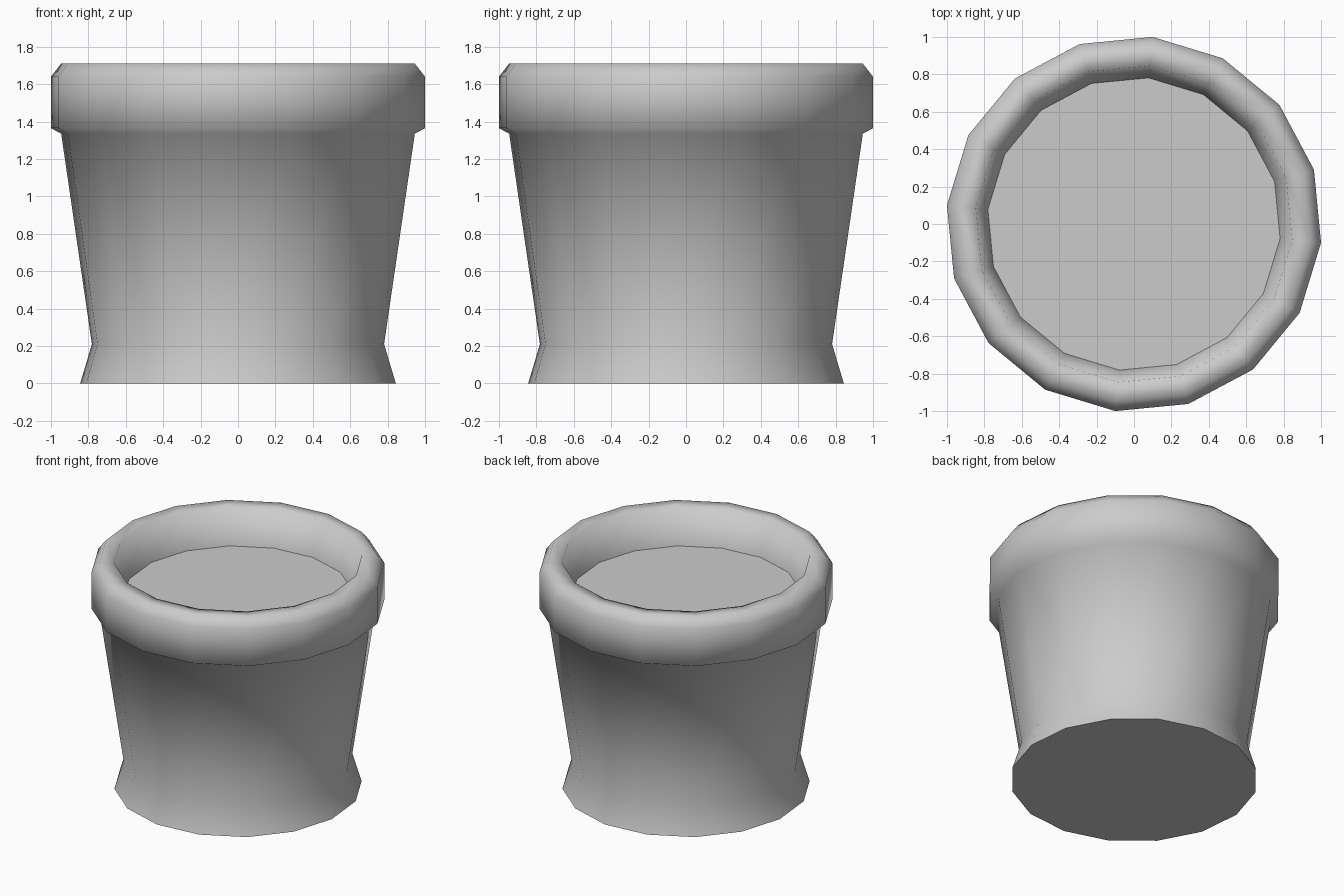
import bpy, bmesh
from math import sin, cos, radians, tau

if "Cube" in bpy.data.objects:
    bpy.data.objects.remove(bpy.data.objects["Cube"])

SIDES = 16
START = radians(-5.7)


def ring(bm, r, z):
    return [bm.verts.new((r * cos(START + tau * i / SIDES),
                          r * sin(START + tau * i / SIDES), z))
            for i in range(SIDES)]


def finish(bm, name):
    mesh = bpy.data.meshes.new(name)
    bm.to_mesh(mesh)
    bm.free()
    obj = bpy.data.objects.new(name, mesh)
    bpy.context.collection.objects.link(obj)
    return obj


# Pot: flared foot, tapered wall, rounded rim and inner lip (radius, height)
profile = [(0.848, 0), (0.785, 0.21), (0.95, 1.335), (1.005, 1.365),
           (1.005, 1.64), (0.95, 1.71), (0.85, 1.705), (0.785, 1.44)]
bm = bmesh.new()
rings = [ring(bm, r, z) for r, z in profile]
for low, high in zip(rings, rings[1:]):
    for i in range(SIDES):
        j = (i + 1) % SIDES
        bm.faces.new((low[i], low[j], high[j], high[i])).smooth = True

# Flat underside with a crisp edge
base = bm.faces.new(rings[0][::-1])
for e in base.edges:
    e.smooth = False
finish(bm, "pot")

# Flat soil surface inside the rim
bm = bmesh.new()
bm.faces.new(ring(bm, 0.785, 1.44))
finish(bm, "soil")
